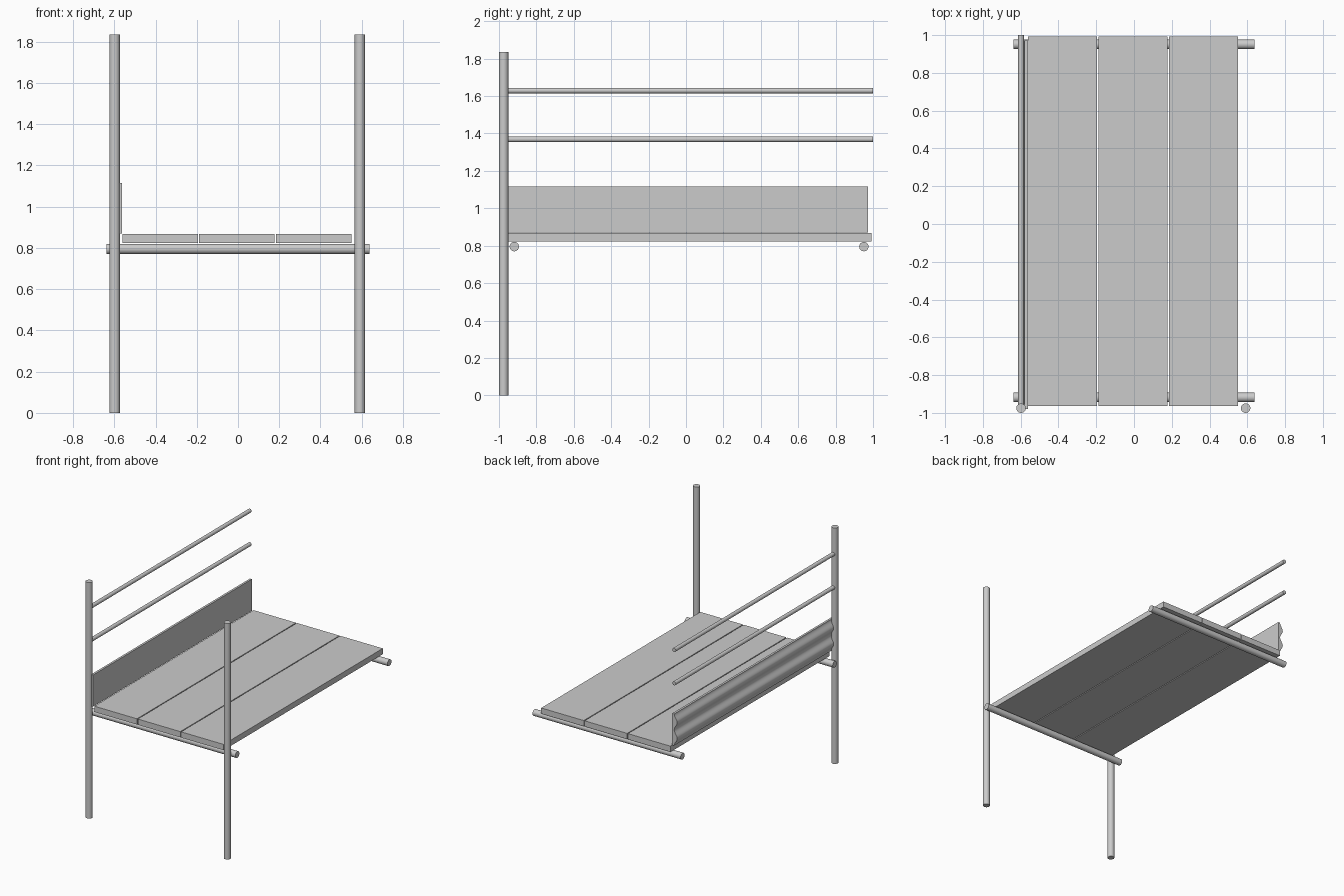
import bpy, bmesh, math

if "Cube" in bpy.data.objects:
    bpy.data.objects.remove(bpy.data.objects["Cube"])


def finish(name, bm):
    bmesh.ops.recalc_face_normals(bm, faces=bm.faces)
    mesh = bpy.data.meshes.new(name)
    bm.to_mesh(mesh)
    bm.free()
    ob = bpy.data.objects.new(name, mesh)
    bpy.context.collection.objects.link(ob)
    bpy.ops.object.select_all(action='DESELECT')
    ob.select_set(True)
    bpy.context.view_layer.objects.active = ob
    bpy.ops.object.shade_smooth_by_angle(angle=math.radians(35))
    return ob


def extrude(name, outline, offset):
    """Solid made by sweeping a closed 3D outline along an offset."""
    bm = bmesh.new()
    face = bm.faces.new([bm.verts.new(p) for p in outline])
    out = bmesh.ops.extrude_face_region(bm, geom=[face], use_keep_orig=True)
    verts = [g for g in out['geom'] if isinstance(g, bmesh.types.BMVert)]
    bmesh.ops.translate(bm, verts=verts, vec=offset)
    return finish(name, bm)


def rod(name, axis, a, b, radius, start, end, sides=32):
    """Round bar along an axis; a, b are its centre on the other two axes."""
    ring = []
    for i in range(sides):
        t = 2 * math.pi * i / sides
        p = [a + radius * math.cos(t), b + radius * math.sin(t)]
        p.insert(axis, start)
        ring.append(p)
    offset = [0, 0, 0]
    offset[axis] = end - start
    return extrude(name, ring, offset)


# upright posts
for side, x in (("left", -0.598), ("right", 0.591)):
    rod(side + "_post", 2, x, -0.975, 0.025, 0, 1.835)

# cross beams under the deck
for side, y in (("front", -0.918), ("back", 0.951)):
    rod(side + "_beam", 0, y, 0.795, 0.025, -0.637, 0.637)

# deck planks
for i in range(3):
    x0, w, z0, z1 = -0.561 + 0.373 * i, 0.366, 0.823, 0.868
    extrude(f"deck_plank_{i + 1}",
            [(x0, -0.963, z0), (x0 + w, -0.963, z0),
             (x0 + w, -0.963, z1), (x0, -0.963, z1)], (0, 1.955, 0))

# side board: flat inside, two rounded log bulges outside
y0, z0, z1, steps = -0.98, 0.87, 1.116, 32
profile = [(-0.562, y0, z1), (-0.562, y0, z0)]
for i in range(steps + 1):
    t = i / steps
    profile.append((-0.592 + 0.013 * math.cos(4 * math.pi * t), y0, z0 + (z1 - z0) * t))
extrude("side_board", profile, (0, 0.972 - y0, 0))

# hand rails
for name, z in (("lower_rail", 1.369), ("upper_rail", 1.629)):
    rod(name, 1, -0.598, z, 0.015, -0.975, 1.0)
